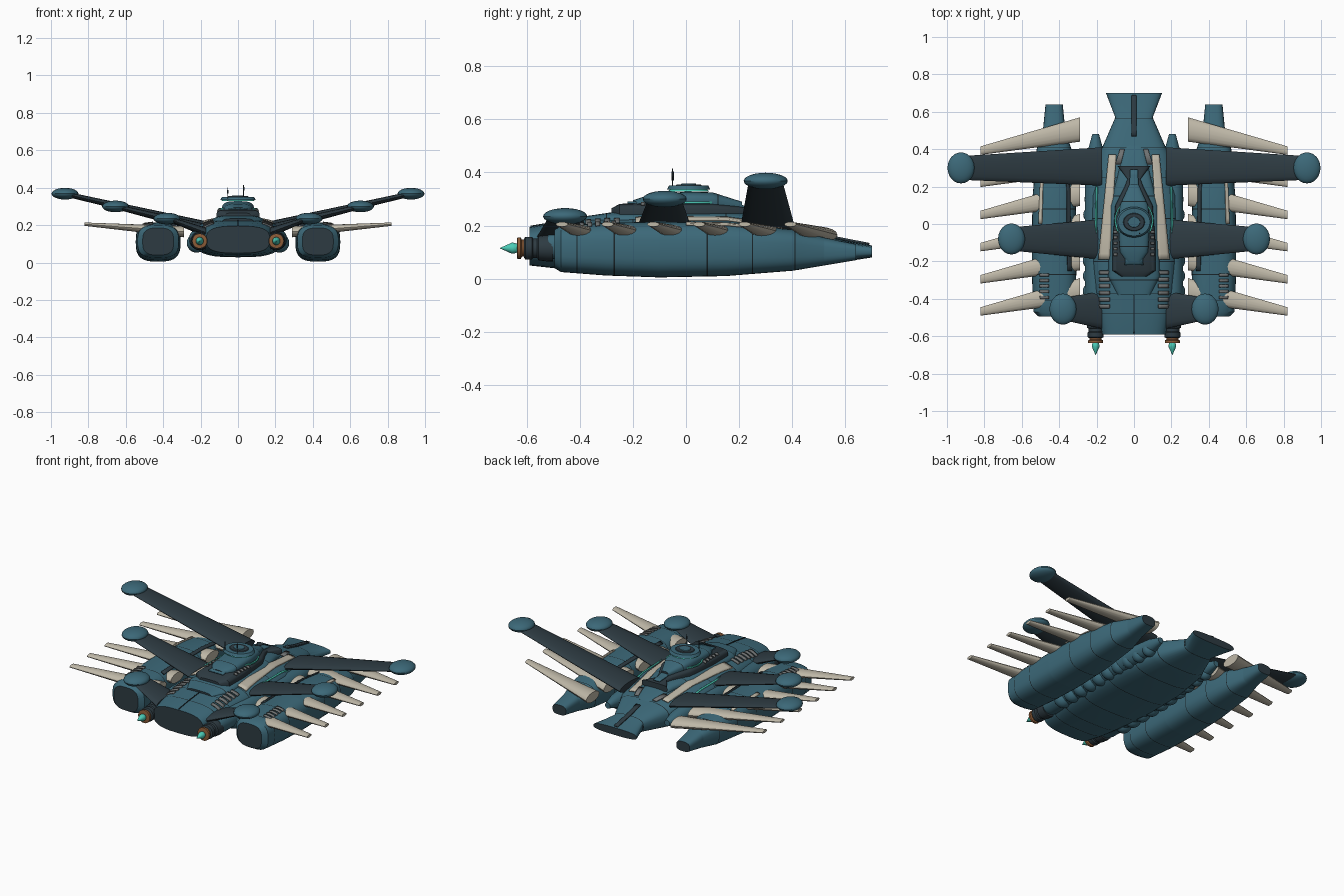
import bpy, bmesh, math
from mathutils import Vector, Matrix

cube = bpy.data.objects.get("Cube")
if cube:
    bpy.data.objects.remove(cube)


def material(name, r, g, b):
    m = bpy.data.materials.new(name)
    m.use_nodes = True
    m.diffuse_color = (r, g, b, 1)
    m.node_tree.nodes["Principled BSDF"].inputs["Base Color"].default_value = (r, g, b, 1)
    return m


TEAL = material("teal hull", .045, .14, .19)
DARK = material("dark slate", .027, .044, .055)
SEAM = material("seam black", .01, .018, .022)
BONE = material("bone", .52, .48, .39)
GREY = material("vent grey", .16, .17, .17)
CYAN = material("glow cyan", .07, .6, .47)
COPPER = material("copper", .27, .11, .04)
SIDES = 32
made = []


def finish(name, bm, mats, mirror=False):
    bmesh.ops.recalc_face_normals(bm, faces=bm.faces)
    mesh = bpy.data.meshes.new(name)
    bm.to_mesh(mesh)
    bm.free()
    for m in mats:
        mesh.materials.append(m)
    ob = bpy.data.objects.new(name, mesh)
    bpy.context.collection.objects.link(ob)
    if mirror:
        ob.modifiers.new("Mirror", "MIRROR").use_mirror_merge = False
    made.append(ob)
    return ob


def skin(bm, rings, bands=None, cap=0):
    """Join closed rings of points into a capped tube."""
    loops = [[bm.verts.new(p) for p in ring] for ring in rings]
    for i, (a, b) in enumerate(zip(loops, loops[1:])):
        for j in range(len(a)):
            k = (j + 1) % len(a)
            f = bm.faces.new((a[j], a[k], b[k], b[j]))
            f.material_index = bands[i] if bands else 0
    for end in (loops[0], loops[-1]):
        bm.faces.new(end).material_index = cap


def at(stations, y):
    """Interpolated half width, bottom and top at y."""
    for a, b in zip(stations, stations[1:]):
        if y <= b[0]:
            t = max(0, (y - a[0]) / (b[0] - a[0]))
            return [p + (q - p) * t for p, q in zip(a[1:], b[1:])]
    return stations[-1][1:]


def power(v, n):
    return math.copysign(abs(v) ** (2 / n), v)


def body(name, stations, cx=0, n=3, seams=(), mats=(TEAL, DARK, SEAM), mirror=False):
    """Long rounded hull lofted along y, with thin dark seam bands."""
    ys = sorted([s[0] for s in stations] + [s + d for s in seams for d in (-.002, .002)])
    rings = []
    for y in ys:
        w, lo, hi = at(stations, y)
        rings.append([(cx + w * power(math.cos(a), n), y,
                       (lo + hi) / 2 + (hi - lo) / 2 * power(math.sin(a), n))
                      for a in (math.tau * i / SIDES for i in range(SIDES))])
    bands = [2 if any(abs((a + b) / 2 - s) < .001 for s in seams) else 0
             for a, b in zip(ys, ys[1:])]
    bm = bmesh.new()
    skin(bm, rings, bands, 1)
    return finish(name, bm, mats, mirror)


def patch(name, stations, start, end, mat, cx=0, n=3, lift=.004, mirror=True):
    """Thin plate lying on top of a hull; start and end are (y, x0, x1)."""
    bm = bmesh.new()
    rows = []
    steps = max(2, int((end[0] - start[0]) / .03))
    for i in range(steps + 1):
        y, x0, x1 = [p + (q - p) * i / steps for p, q in zip(start, end)]
        w, lo, hi = at(stations, y)
        row = []
        for j in range(5):
            x = x0 + (x1 - x0) * j / 4
            u = min(.999, abs((x - cx) / w))
            z = (lo + hi) / 2 + (hi - lo) / 2 * (1 - u ** n) ** (1 / n)
            row.append(bm.verts.new((x, y, z + lift)))
        rows.append(row)
    for a, b in zip(rows, rows[1:]):
        for j in range(4):
            bm.faces.new((a[j], a[j + 1], b[j + 1], b[j]))
    ob = finish(name, bm, [mat], mirror)
    solid = ob.modifiers.new("Thickness", "SOLIDIFY")
    solid.thickness = .008
    solid.offset = 0
    return ob


def blade(name, root, tip, mat):
    """Tapered blade; each end is (x, y0, y1, z, half thickness)."""
    rings = [[(x, (y0 + y1) / 2 + (y1 - y0) / 2 * math.cos(a), z + t * math.sin(a))
              for a in (math.tau * i / 16 for i in range(16))]
             for x, y0, y1, z, t in (root, tip)]
    bm = bmesh.new()
    skin(bm, rings)
    finish(name, bm, [mat], True)


def lathe(name, profile, x, z, mat, sides=20):
    """Round part turned about a y axis; profile holds (y, radius)."""
    rings = [[(x + r * math.cos(a), y, z + r * math.sin(a))
              for a in (math.tau * i / sides for i in range(sides))] for y, r in profile]
    bm = bmesh.new()
    skin(bm, rings)
    finish(name, bm, [mat], True)


def ball(bm, centre, radii):
    bmesh.ops.create_uvsphere(bm, u_segments=24, v_segments=12, radius=1,
                              matrix=Matrix.Translation(centre) @ Matrix.Diagonal((*radii, 1)))


# Main hull with flared tail
hull = [(-.59, .17, .05, .195), (-.5, .19, .04, .21), (-.36, .215, .032, .225),
        (-.1, .235, .028, .235), (.15, .23, .028, .23), (.37, .19, .035, .2),
        (.42, .165, .04, .19), (.57, .10, .06, .15), (.70, .15, .08, .125)]
body("main_hull", hull, seams=(-.48, -.37, -.2, .03, .25, .41, .565))
patch("hull_stripe", hull, (-.19, .13, .19), (.37, .095, .135), BONE)
patch("tail_strip", hull, (.47, -.014, .014), (.69, -.012, .012), DARK, mirror=False)
patch("bow_seam", hull, (-.585, -.002, .002), (-.37, -.002, .002), SEAM, lift=.0, mirror=False)
patch("tail_vent", hull, (.32, .07, .1), (.40, .05, .075), GREY)
patch("hull_glow", hull, (-.05, .2, .208), (.2, .195, .203), CYAN)
for i in range(6):
    y = -.45 + .036 * i
    patch("hull_louvre", hull, (y, .13, .185), (y + .02, .13, .185), GREY)

# Stepped superstructure
deck = [(-.38, .09, .15, .235), (-.28, .14, .15, .25), (.1, .13, .15, .25),
        (.25, .09, .15, .245), (.42, .05, .15, .19)]
body("deck", deck, n=4, seams=(-.3, .15))
tier = [(-.28, .07, .2, .265), (-.25, .115, .2, .282), (-.1, .115, .2, .285),
        (.1, .1, .2, .283), (.2, .05, .2, .272), (.24, .035, .2, .262), (.31, .088, .22, .258)]
body("upper_tier", tier, n=5, mats=(DARK, DARK, SEAM))
patch("tier_plate", tier, (-.22, -.05, .05), (.29, -.02, .02), TEAL, n=5, mirror=False)
for i in range(5):
    y = -.17 + .03 * i
    patch("tier_louvre", tier, (y, .09, .108), (y + .015, .09, .108), GREY, n=5)
body("bridge", [(-.2, .04, .25, .295), (-.15, .075, .25, .312), (0, .085, .25, .328),
                (.1, .075, .25, .325), (.21, .025, .25, .29)], seams=(-.12, .12))

# Lookout platform and glowing rings
for name, z, rx, ry, h, mat in (("platform", .343, .095, .082, .016, TEAL),
                                ("platform_glow", .333, .09, .077, .008, CYAN),
                                ("platform_top", .352, .06, .05, .006, DARK),
                                ("platform_lamp", .355, .035, .03, .006, TEAL)):
    bm = bmesh.new()
    bmesh.ops.create_cone(bm, cap_ends=True, segments=32, radius1=1, radius2=.9, depth=1,
                          matrix=Matrix.Translation((0, .01, z)) @ Matrix.Diagonal((rx, ry, h, 1)))
    finish(name, bm, [mat])
for side in (-1, 1):
    bm = bmesh.new()
    rim = [Vector((side * .1 * math.cos(a), .02 + .11 * math.sin(a), .287))
           for a in (-.7 + 1.6 * i / 12 for i in range(13))]
    skin(bm, [[p + Vector((dx, 0, dz)) for dx, dz in
               ((-.004, -.004), (.004, -.004), (.004, .004), (-.004, .004))] for p in rim])
    finish("rim_glow", bm, [CYAN])

# Antennas
for x, top in ((-.055, .4), (.03, .415)):
    for r, z0, z1 in ((.002, .33, top), (.004, top - .03, top - .012)):
        bm = bmesh.new()
        bmesh.ops.create_cone(bm, cap_ends=True, segments=8, radius1=r, radius2=r, depth=z1 - z0,
                              matrix=Matrix.Translation((x, -.05, (z0 + z1) / 2)))
        finish("antenna", bm, [DARK])

# Engine nacelles beside the hull
EX, EZ = .205, .115
lathe("nacelle", [(-.52, .045), (-.47, .058), (.2, .058), (.4, .04), (.48, .018)], EX, EZ + .01, TEAL)
lathe("engine_casing", [(-.61, .034), (-.605, .043), (-.58, .043), (-.575, .037), (-.56, .037),
                        (-.555, .046), (-.52, .05), (-.5, .05)], EX, EZ, DARK)
lathe("engine_ring", [(-.637, .03), (-.635, .04), (-.622, .04), (-.618, .032), (-.6, .032)], EX, EZ, COPPER)
lathe("engine_glow", [(-.7, .001), (-.675, .012), (-.655, .021), (-.645, .02), (-.63, .014)], EX, EZ, CYAN)
bm = bmesh.new()
for i in range(10):
    r = .052 - .0025 * max(0, i - 4)
    ball(bm, (.222 - .004 * max(0, i - 5), -.36 + .082 * i, .105), (r, r * .9, r))
finish("flank_tanks", bm, [TEAL], True)

# Outrigger pods
PX = .427
pod = [(-.495, .083, .04, .185), (-.47, .11, .025, .2), (-.3, .118, .012, .21),
       (-.1, .12, .005, .215), (.15, .115, .01, .21), (.4, .093, .03, .185),
       (.42, .086, .033, .18), (.52, .058, .05, .155), (.64, .046, .07, .13)]
body("outrigger_pod", pod, cx=PX, mirror=True, seams=(-.41, -.27, -.1, .08, .25, .41, .52))
patch("pod_trim", pod, (-.25, .335, .355), (.3, .345, .362), DARK, cx=PX)
patch("pod_stripe", pod, (0, .492, .51), (.25, .485, .5), BONE, cx=PX)
for i in range(5):
    y = -.4 + .03 * i
    patch("pod_louvre", pod, (y, .455, .505), (y + .016, .455, .505), GREY, cx=PX)

# Swept ribs through the pods
for i in range(6):
    s = -.172 * i
    blade("rib", (.29, .44 + s, .57 + s, .165, .03), (.82, .37 + s, .415 + s, .205, .009), BONE)

# Wings with tip discs: tip x, centre y, tip z, root y range
for tx, cy, tz, y0, y1, rz in ((.925, .3, .368, .205, .41, .195), (.655, -.08, .3, -.19, .025, .18),
                               (.38, -.455, .235, -.56, -.36, .16)):
    blade("wing", (.17, y0, y1, rz, .026), (tx - .03, cy - .065, cy + .065, tz - .008, .014), DARK)
    bm = bmesh.new()
    ball(bm, (tx, cy, tz), (.072, .083, .031))
    finish("wing_tip_disc", bm, [TEAL], True)

# Smooth curved faces and keep sharp edges
bpy.ops.object.select_all(action="DESELECT")
for ob in made:
    ob.select_set(True)
bpy.context.view_layer.objects.active = made[0]
bpy.ops.object.shade_smooth_by_angle(angle=math.radians(35))
